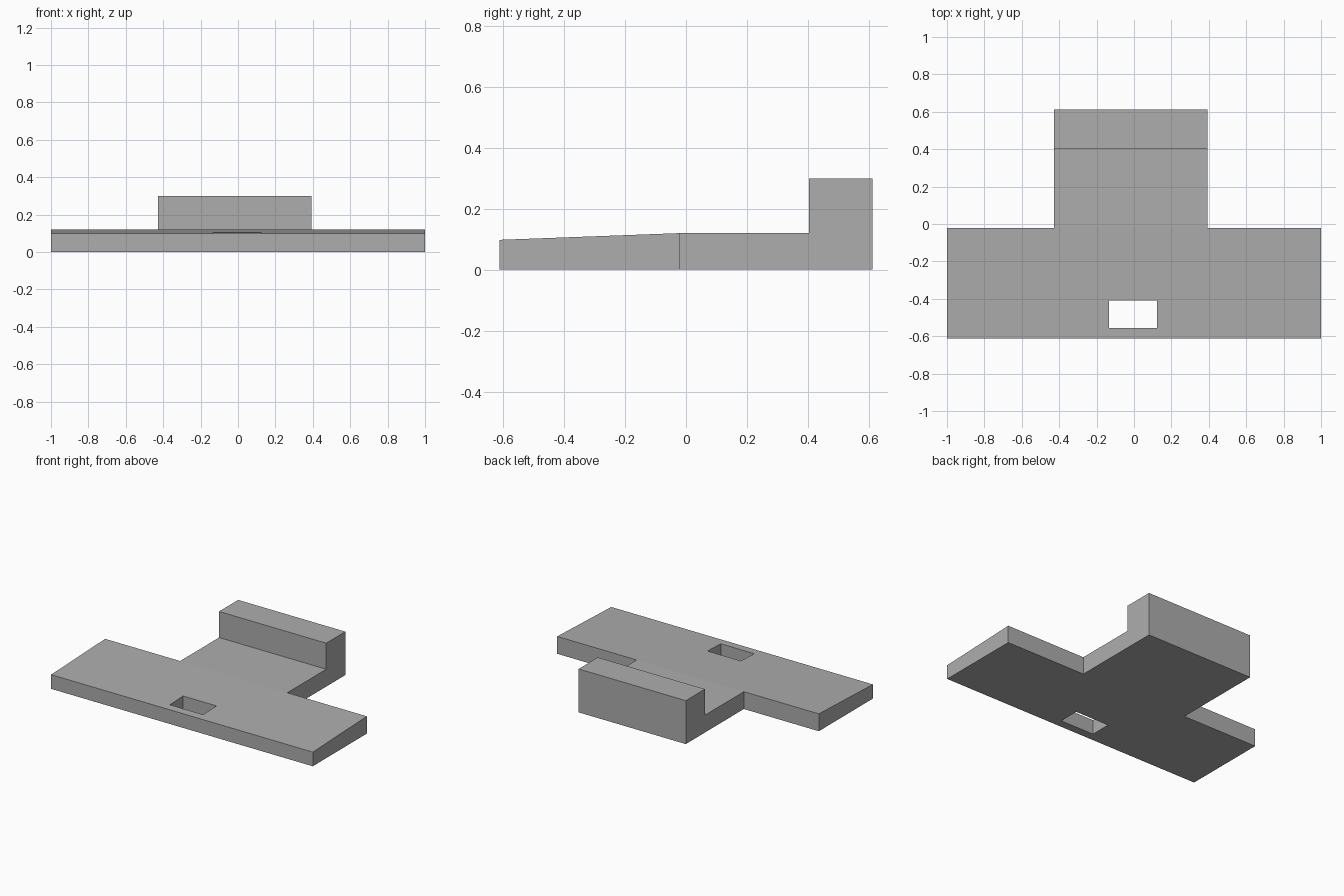
import bpy
import bmesh

cube = bpy.data.objects.get("Cube")
if cube:
    bpy.data.objects.remove(cube, do_unlink=True)

grey = bpy.data.materials.new("plain grey")
grey.use_nodes = True
COLOUR = (0.42, 0.42, 0.42, 1)
grey.diffuse_color = COLOUR
grey.node_tree.nodes["Principled BSDF"].inputs["Base Color"].default_value = COLOUR


def extrude_profile(name, profile, x0, x1):
    """Extrude a side (y, z) profile from x0 to x1."""
    bm = bmesh.new()
    face = bm.faces.new([bm.verts.new((x0, y, z)) for y, z in profile])
    new = bmesh.ops.extrude_face_region(bm, geom=[face])["geom"]
    verts = [v for v in new if isinstance(v, bmesh.types.BMVert)]
    bmesh.ops.translate(bm, verts=verts, vec=(x1 - x0, 0, 0))
    bmesh.ops.recalc_face_normals(bm, faces=bm.faces)
    mesh = bpy.data.meshes.new(name)
    bm.to_mesh(mesh)
    bm.free()
    mesh.materials.append(grey)
    obj = bpy.data.objects.new(name, mesh)
    bpy.context.collection.objects.link(obj)
    return obj


FRONT, JOINT, STEP, BACK = -0.612, -0.022, 0.403, 0.612
THICK = 0.12

# Wide crossbar, thinning toward the front edge
crossbar = extrude_profile(
    "crossbar", [(FRONT, 0), (JOINT, 0), (JOINT, THICK), (FRONT, 0.098)], -1, 1)

# Stem with its raised rear block
extrude_profile(
    "stem_and_rear_block",
    [(JOINT, 0), (BACK, 0), (BACK, 0.3), (STEP, 0.3), (STEP, THICK), (JOINT, THICK)],
    -0.427, 0.392)

# Rectangular slot through the crossbar
cutter = extrude_profile(
    "slot_cutter", [(-0.555, -0.1), (-0.41, -0.1), (-0.41, 0.3), (-0.555, 0.3)],
    -0.133, 0.123)
cutter.hide_render = True
cutter.hide_set(True)
slot = crossbar.modifiers.new("slot", 'BOOLEAN')
slot.operation = 'DIFFERENCE'
slot.solver = 'EXACT'
slot.object = cutter
